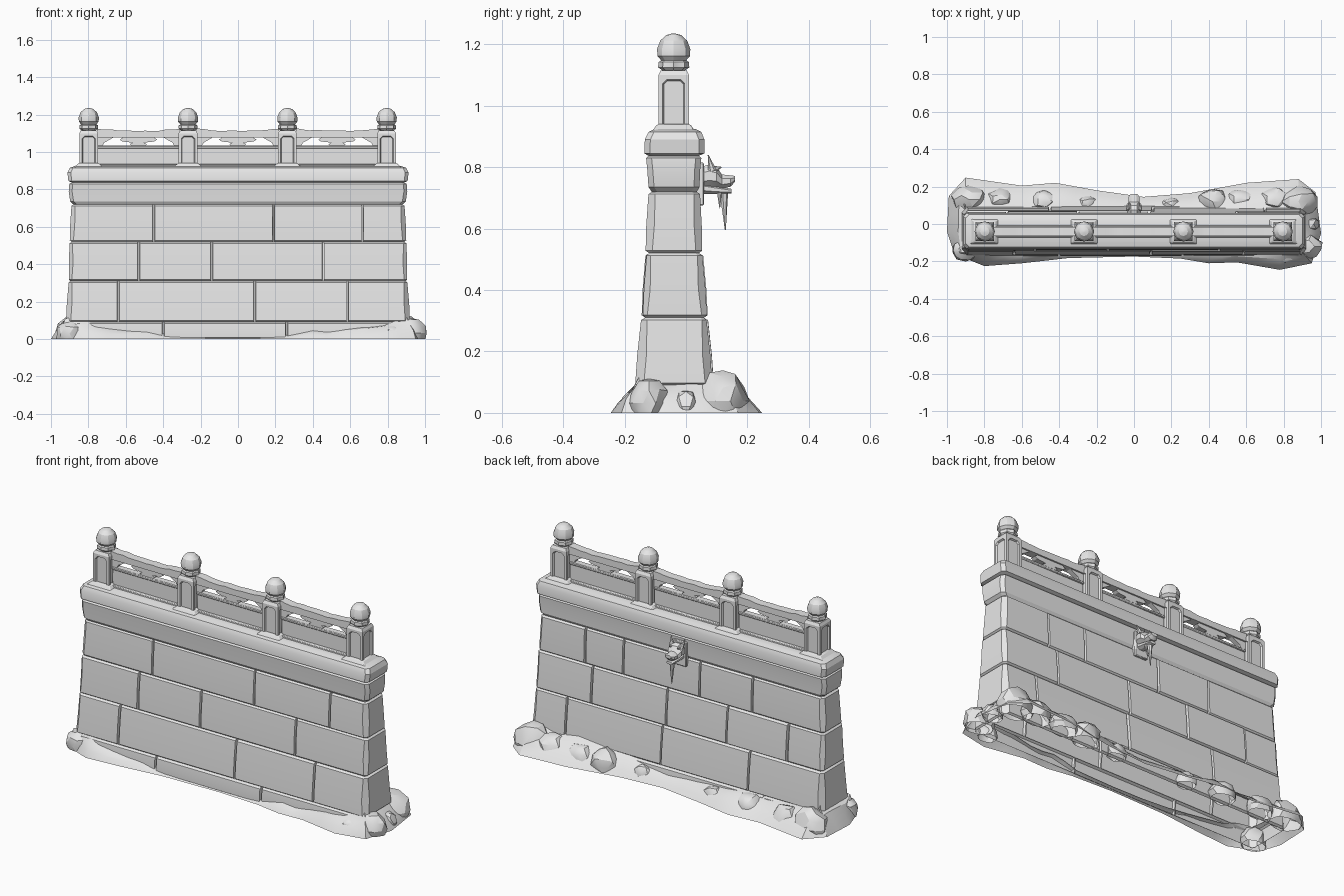
import bpy, bmesh, math, random
from mathutils import Vector, Matrix

random.seed(4)
if "Cube" in bpy.data.objects:
    bpy.data.objects.remove(bpy.data.objects["Cube"], do_unlink=True)

stone = bpy.data.materials.new("pale grey stone")
stone.use_nodes = True
GREY = (0.8, 0.8, 0.8, 1)
stone.diffuse_color = GREY
stone.node_tree.nodes["Principled BSDF"].inputs["Base Color"].default_value = GREY
parts = []


def finish(name, bm, bevel=0.0):
    mesh = bpy.data.meshes.new(name)
    bm.to_mesh(mesh)
    bm.free()
    mesh.materials.append(stone)
    ob = bpy.data.objects.new(name, mesh)
    bpy.context.collection.objects.link(ob)
    if bevel:
        mod = ob.modifiers.new("worn edges", 'BEVEL')
        mod.width = bevel
        mod.limit_method = 'ANGLE'
    parts.append(ob)
    return ob


def loft(bm, rings, bottom=False, top=False):
    """Skin a stack of equal point rings, capping either end if asked."""
    rows = [[bm.verts.new(p) for p in ring] for ring in rings]
    n = len(rows[0])
    for a, b in zip(rows, rows[1:]):
        for i in range(n):
            j = (i + 1) % n
            bm.faces.new((a[i], a[j], b[j], b[i]))
    if bottom:
        bm.faces.new(rows[0][::-1])
    if top:
        bm.faces.new(rows[-1])
    if bottom and top:
        bmesh.ops.recalc_face_normals(bm, faces=bm.faces)
    return bm


def rect(cx, cy, hx, hy, z):
    return [(cx + sx * hx, cy + sy * hy, z)
            for sx, sy in ((-1, -1), (1, -1), (1, 1), (-1, 1))]


def block(name, cx, cy, hx, hy, z0, z1, flare=0.0, bevel=0.004):
    rings = [rect(cx, cy, hx + flare, hy + flare * 0.6, z0), rect(cx, cy, hx, hy, z1)]
    return finish(name, loft(bmesh.new(), rings, True, True), bevel)


def prism(name, outline, y0, y1):
    rings = [[(x, y, z) for x, z in outline] for y in (y0, y1)]
    return finish(name, loft(bmesh.new(), rings, True, True))


# Tapered wall of grooved stone courses
WALL = [(0, 0.925, -0.168, 0.095), (0.09, 0.92, -0.163, 0.088), (0.31, 0.905, -0.143, 0.068),
        (0.52, 0.9, -0.13, 0.052), (0.72, 0.89, -0.12, 0.045)]
FRONT_JOINTS = [(-0.4, 0.26), (-0.64, 0.09, 0.585), (-0.53, -0.14, 0.455), (-0.45, 0.19, 0.665)]
BACK_JOINTS = [(-0.55, 0.3), (-0.45, 0.1, 0.7), (-0.68, -0.3, 0.08, 0.55), (-0.45, -0.12, 0.36, 0.6)]
GAP, DEPTH = 0.006, 0.012


def course_ring(z, hx, yf, yb, inset, c, front, back):
    def side(y, joints, sign, push):
        run = []
        edges = [-hx] + list(joints) + [hx]
        for k in range(len(edges) - 1):
            face = y + sign * (inset + push[k])
            a = edges[k] + (c if k == 0 else GAP)
            b = edges[k + 1] - (c if k == len(edges) - 2 else GAP)
            if k:
                run.append((edges[k] + GAP * 0.6, y + sign * DEPTH, z))
            run += [(a, face, z), (b, face, z)]
            if k < len(edges) - 2:
                run.append((edges[k + 1] - GAP * 0.6, y + sign * DEPTH, z))
        return run
    h = hx - inset
    return ([(-h, yf + c, z)] + side(yf, front[0], 1, front[1])
            + [(h, yf + c, z), (h, yb - c, z)] + side(yb, back[0], -1, back[1])[::-1]
            + [(-h, yb - c, z)])


for k, (lo, hi) in enumerate(zip(WALL, WALL[1:])):
    rows = [[random.uniform(-0.004, 0.003) for _ in range(len(j) + 1)]
            for j in (FRONT_JOINTS[k], BACK_JOINTS[k])]
    rings = []
    for edge, inset in ((0, 0.01), (0.008, 0), (None, -0.002), (-0.008, 0), (1, 0.01)):
        span = hi[0] - lo[0]
        t = 0.45 if edge is None else (edge % 1 if edge in (0, 1) else edge / span)
        t = 1 if edge == 1 else (1 + t if t < 0 else t)
        z, hx, yf, yb = (a + (b - a) * t for a, b in zip(lo, hi))
        c = 0.02 if inset > 0 else random.uniform(0.014, 0.028)
        pushes = [[0] * len(r) if inset > 0 else r for r in rows]
        rings.append(course_ring(z, hx, yf, yb, inset, c, (FRONT_JOINTS[k], pushes[0]),
                                 (BACK_JOINTS[k], pushes[1])))
    finish("wall_course_%d" % (k + 1), loft(bmesh.new(), rings))

# Moulded coping along the top of the wall
COPING = [(0.72, 0.88, -0.112, 0.035), (0.735, 0.897, -0.122, 0.044), (0.79, 0.905, -0.126, 0.046),
          (0.83, 0.902, -0.13, 0.05), (0.837, 0.888, -0.122, 0.042), (0.845, 0.907, -0.136, 0.06),
          (0.89, 0.912, -0.134, 0.06), (0.915, 0.9, -0.122, 0.05), (0.925, 0.87, -0.1, 0.03)]
rings = [course_ring(z, hx, yf, yb, 0, 0.018, ((), (0,)), ((), (0,))) for z, hx, yf, yb in COPING]
finish("coping", loft(bmesh.new(), rings, top=True))

# Balustrade posts with sunken panels, flared feet and bud finials
Y = -0.04
POSTS = [-0.798 + 0.531 * i for i in range(4)]
BUD = [(0.03, 1.1), (0.036, 1.115), (0.047, 1.125), (0.046, 1.142), (0.04, 1.148), (0.052, 1.162),
       (0.053, 1.185), (0.043, 1.212), (0.024, 1.23), (0.006, 1.235)]


def post(x):
    bm = loft(bmesh.new(), [rect(x, Y, 0.05, 0.05, 0.91), rect(x, Y, 0.05, 0.05, 1.1),
                            rect(x, Y, 0.042, 0.042, 1.115)], True, True)
    sides = [f for f in bm.faces if abs(f.normal.z) < 0.1]
    bmesh.ops.inset_individual(bm, faces=sides, thickness=0.02)
    bmesh.ops.bevel(bm, geom=list({v for f in sides for v in f.verts}), offset=0.014,
                    affect='VERTICES', segments=1)
    panels = [f for f in bm.faces if len(f.verts) == 8 and abs(f.normal.z) < 0.1]
    bmesh.ops.inset_individual(bm, faces=panels, thickness=0.005, depth=-0.009)
    finish("post", bm)
    block("post_foot", x, Y, 0.054, 0.054, 0.905, 0.94, 0.04)
    rings = []
    for i, (r, z) in enumerate(BUD):
        lobe = 0.08 if i in (2, 3) else 0.02
        angles = [math.tau * s / 16 for s in range(16)]
        rings.append([(x + r * (1 + lobe * math.cos(8 * a)) * math.cos(a),
                       Y + r * (1 + lobe * math.cos(8 * a)) * math.sin(a), z) for a in angles])
    finish("post_finial", loft(bmesh.new(), rings, True, True))


for x in POSTS:
    post(x)

# Railing bays: solid lower panel, rails and a pierced strip with cloud brackets
for left, right in zip(POSTS, POSTS[1:]):
    mid, half = (left + right) / 2, (right - left) / 2 - 0.045
    block("bay_sill", mid, Y, half, 0.03, 0.915, 0.935, 0.004)
    block("bay_panel", mid, Y, half, 0.014, 0.92, 1.03)
    block("bay_middle_rail", mid, Y, half, 0.02, 1.018, 1.034)
    wave = [(mid + half * s / 6, 1.113 + 0.012 * (s / 6) ** 2 + random.uniform(-0.003, 0.003))
            for s in range(6, -7, -1)]
    prism("bay_top_rail", [(mid - half, 1.078), (mid + half, 1.078)] + wave, Y - 0.024, Y + 0.024)
    cloud = [(0.035, 1.03), (0.045, 1.042), (0.03, 1.05), (0.085, 1.056), (0.1, 1.066), (0.08, 1.08)]
    prism("bay_cloud_bracket", [(mid + x, z) for x, z in cloud]
          + [(mid - x, z) for x, z in cloud[::-1]], Y - 0.015, Y + 0.015)
    for s in (-1, 1):
        end = mid + s * half
        corner = [(0, 1.03), (0.03, 1.035), (0.038, 1.05), (0.06, 1.062), (0.09, 1.08), (0, 1.08)]
        prism("bay_corner_bracket", [(end - s * x, z) for x, z in corner], Y - 0.015, Y + 0.015)

# Earth skirt around the foot: outline x, y and height against the wall
EARTH = [(-1, -0.04, 0.1), (-0.96, -0.16, 0.12), (-0.8, -0.225, 0.09), (-0.6, -0.21, 0.06),
         (-0.35, -0.182, 0.02), (0, -0.174, 0.01), (0.25, -0.185, 0.02), (0.4, -0.21, 0.05),
         (0.55, -0.205, 0.05), (0.78, -0.245, 0.08), (0.95, -0.21, 0.11), (1, -0.05, 0.09),
         (0.97, 0.17, 0.1), (0.88, 0.24, 0.12), (0.6, 0.22, 0.11), (0.3, 0.165, 0.09),
         (0.05, 0.145, 0.06), (-0.2, 0.18, 0.07), (-0.42, 0.22, 0.1), (-0.6, 0.205, 0.08),
         (-0.9, 0.248, 0.12), (-0.99, 0.15, 0.11)]
outline = []
for a, b in zip(EARTH, EARTH[1:] + EARTH[:1]):
    outline += [Vector(a), (Vector(a) + Vector(b)) / 2]
rings = [[], [], [], []]
for p in outline:
    inner = Vector((max(-0.9, min(0.9, p.x)), max(-0.15, min(0.075, p.y)), 0))
    foot = Vector((p.x, p.y, 0))
    for ring, t, h in zip(rings, (0, 0.25, 0.6, 1), (0, 0.4, 0.8, 1)):
        bump = random.uniform(0.85, 1.15)
        ring.append(foot.lerp(inner, t) + Vector((0, 0, p.z * h * bump)))
finish("earth_skirt", loft(bmesh.new(), rings))

# Faceted boulders half buried in the earth
BOULDERS = [(-0.88, 0.13, 0.1), (-0.72, 0.13, 0.08), (-0.48, 0.12, 0.08), (-0.25, 0.11, 0.06),
            (0.2, 0.1, 0.06), (0.42, 0.12, 0.09), (0.57, 0.13, 0.08), (0.75, 0.13, 0.09),
            (0.88, 0.12, 0.11), (0.92, -0.12, 0.09), (0.82, -0.17, 0.06), (-0.9, -0.14, 0.08),
            (0.93, 0.0, 0.06)]
for x, y, r in BOULDERS:
    bm = bmesh.new()
    bmesh.ops.create_icosphere(bm, subdivisions=2, radius=r)
    for v in bm.verts:
        v.co *= random.uniform(0.88, 1.06)
    bmesh.ops.scale(bm, vec=(1.0, 0.75, 0.95), verts=bm.verts)
    bmesh.ops.translate(bm, vec=(x, y, r * 0.35), verts=bm.verts)
    bmesh.ops.bisect_plane(bm, geom=bm.verts[:] + bm.edges[:] + bm.faces[:], plane_co=(0, 0, 0),
                           plane_no=(0, 0, 1), clear_inner=True)
    finish("boulder", bm)


# Beast-head water spout on the back
def muzzle(name, spine):
    rings = [[(hw * math.cos(math.tau * (s + 0.5) / 8), y, z + hh * math.sin(math.tau * (s + 0.5) / 8))
              for s in range(8)] for y, z, hw, hh in spine]
    finish(name, loft(bmesh.new(), rings, True, True))


def spike(name, base, tip, radius):
    base, tip = Vector(base), Vector(tip)
    axis = tip - base
    bm = bmesh.new()
    turn = axis.to_track_quat('Z', 'Y').to_matrix().to_4x4()
    bmesh.ops.create_cone(bm, cap_ends=True, segments=7, radius1=radius, radius2=radius * 0.1,
                          depth=axis.length, matrix=Matrix.Translation((base + tip) / 2) @ turn)
    finish(name, bm)


block("spout_plate", 0, 0.045, 0.042, 0.014, 0.675, 0.815)
muzzle("spout_head", [(0.04, 0.765, 0.032, 0.035), (0.075, 0.772, 0.044, 0.04), (0.1, 0.768, 0.045, 0.035),
                      (0.117, 0.753, 0.032, 0.025), (0.145, 0.755, 0.032, 0.02), (0.16, 0.762, 0.02, 0.01)])
muzzle("spout_jaw", [(0.05, 0.732, 0.03, 0.02), (0.1, 0.726, 0.028, 0.015), (0.148, 0.722, 0.02, 0.008)])
for s in (-1, 1):
    spike("spout_ear", (s * 0.03, 0.085, 0.79), (s * 0.042, 0.072, 0.84), 0.014)
    spike("spout_brow", (s * 0.022, 0.085, 0.79), (s * 0.026, 0.115, 0.8), 0.016)
spike("icicle", (0, 0.122, 0.73), (0, 0.128, 0.595), 0.016)
spike("small_icicle", (0.012, 0.108, 0.73), (0.012, 0.11, 0.665), 0.01)

# Keep facets crisp, smooth the rest
bpy.ops.object.select_all(action='DESELECT')
for ob in parts:
    ob.select_set(True)
bpy.context.view_layer.objects.active = parts[0]
bpy.ops.object.shade_smooth_by_angle(angle=math.radians(25))
